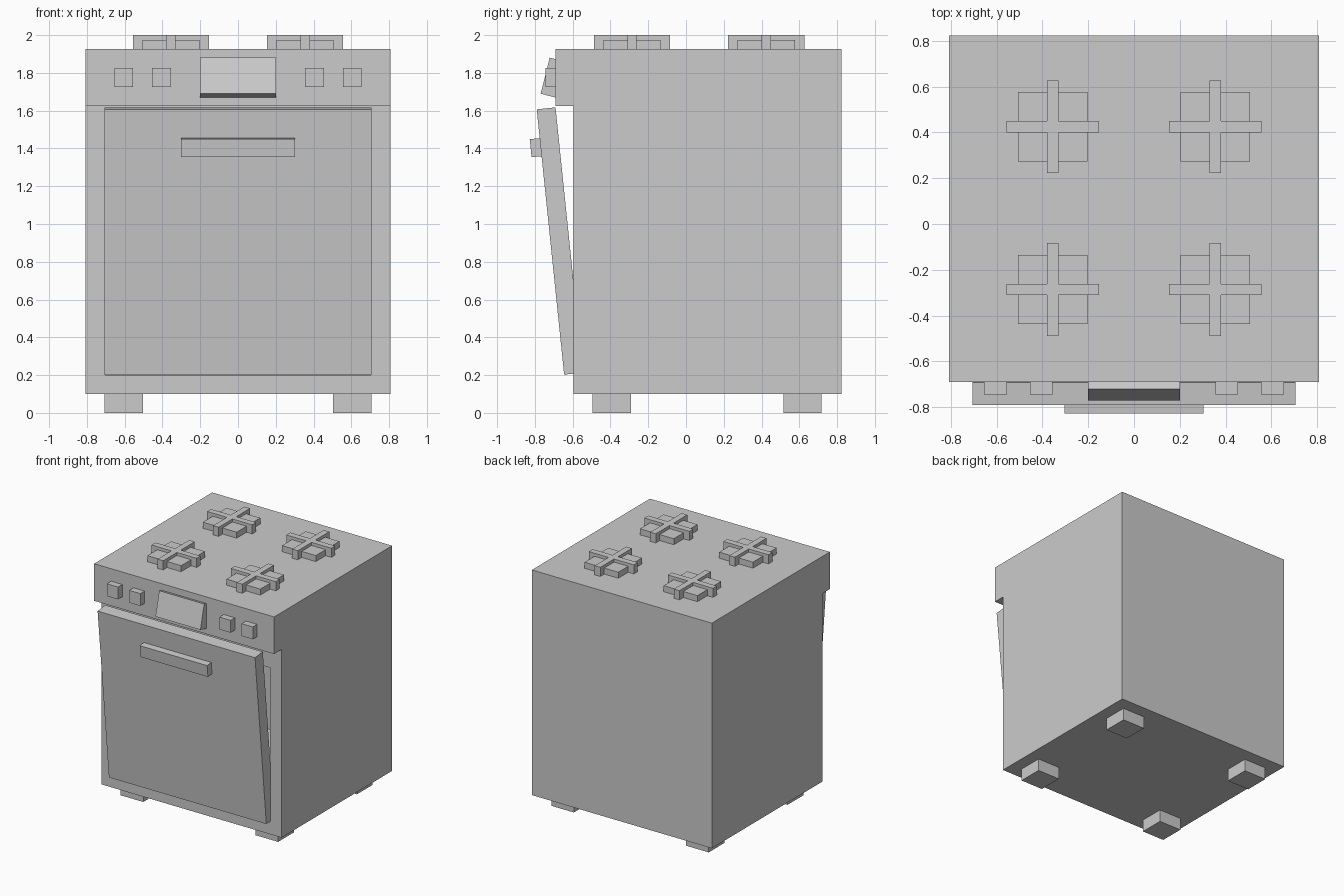
import bpy, bmesh
from math import radians
from mathutils import Matrix, Vector

if "Cube" in bpy.data.objects:
    bpy.data.objects.remove(bpy.data.objects["Cube"])


def finish(name, bm):
    bmesh.ops.recalc_face_normals(bm, faces=bm.faces[:])
    mesh = bpy.data.meshes.new(name)
    bm.to_mesh(mesh)
    bm.free()
    obj = bpy.data.objects.new(name, mesh)
    bpy.context.collection.objects.link(obj)
    return obj


def box(name, centre, size, tilt=0.0):
    """Box with full sizes, optionally tilted about the x axis (degrees)."""
    bm = bmesh.new()
    bmesh.ops.create_cube(bm, size=1.0)
    bmesh.ops.scale(bm, vec=size, verts=bm.verts)
    obj = finish(name, bm)
    obj.matrix_world = Matrix.Translation(centre) @ Matrix.Rotation(radians(tilt), 4, 'X')
    return obj


def prism(name, points, direction):
    """Closed profile extruded along a direction."""
    bm = bmesh.new()
    face = bm.faces.new([bm.verts.new(p) for p in points])
    ext = bmesh.ops.extrude_face_region(bm, geom=[face], use_keep_orig=True)
    moved = [v for v in ext['geom'] if isinstance(v, bmesh.types.BMVert)]
    bmesh.ops.translate(bm, vec=Vector(direction), verts=moved)
    return finish(name, bm)


# Body: side profile with the overhanging control panel
HALF = 0.807
profile = [(-0.595, 0.10), (0.822, 0.10), (0.822, 1.926),
           (-0.69, 1.926), (-0.69, 1.625), (-0.595, 1.625)]
body = prism("stove_body", [(-HALF, y, z) for y, z in profile], (2 * HALF, 0, 0))

# Oven cavity behind the door
cutter = box("cavity_cutter", (0, 0.0, 0.825), (1.41, 1.44, 1.25))
cutter.hide_render = True
cutter.hide_viewport = True
cavity = body.modifiers.new("oven_cavity", 'BOOLEAN')
cavity.operation = 'DIFFERENCE'
cavity.solver = 'EXACT'
cavity.object = cutter

# Door hanging slightly open, with its handle
box("oven_door", (0, -0.668, 0.91), (1.412, 0.10, 1.412), 5.9)
box("door_handle", (0, -0.785, 1.405), (0.605, 0.075, 0.096), 5.9)

# Tilted display between the knobs
box("display", (0, -0.697, 1.773), (0.403, 0.10, 0.197), -14.2)

for side, s in (("left", -1), ("right", 1)):
    # Square knobs
    for label, x in (("outer", 0.605), ("inner", 0.405)):
        box(f"{side}_{label}_knob", (s * x, -0.695, 1.775), (0.10, 0.10, 0.10))

    # Feet
    for end, y in (("front", -0.393), ("back", 0.616)):
        box(f"{end}_{side}_foot", (s * 0.605, y, 0.052), (0.202, 0.202, 0.104))

    # Burners: square plate under a cross-shaped grate
    for end, y in (("front", -0.286), ("back", 0.425)):
        cx = s * 0.355
        box(f"{end}_{side}_burner", (cx, y, 1.945), (0.303, 0.303, 0.06))
        a, b = 0.202, 0.025
        quarter = [(a, -b), (a, b), (b, b)]
        cross = []
        for k in range(4):
            rot = Matrix.Rotation(radians(90 * k), 2)
            for p in quarter:
                q = rot @ Vector(p)
                cross.append((cx + q.x, y + q.y, 1.915))
        prism(f"{end}_{side}_grate", cross, (0, 0, 0.085))
